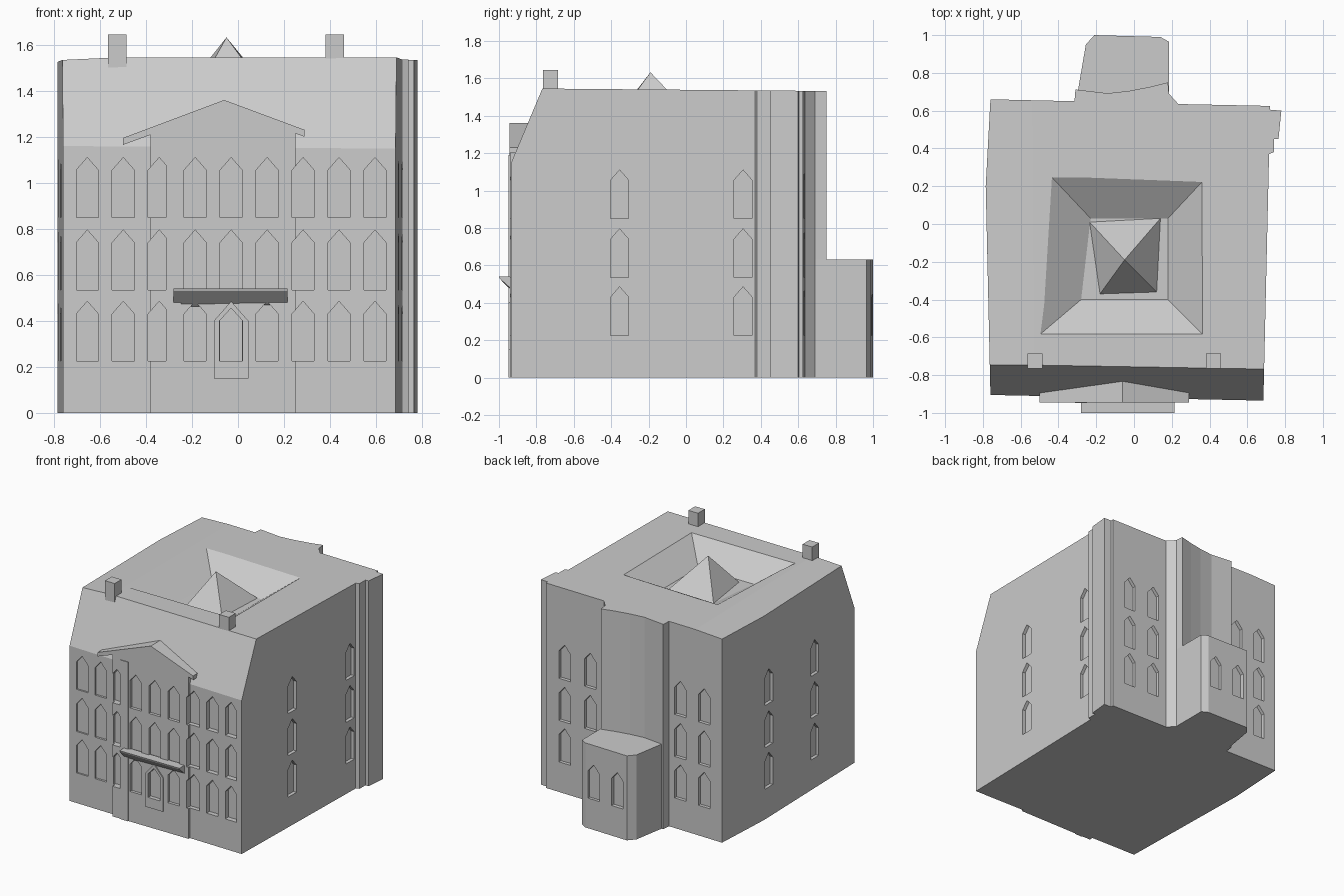
import bpy, bmesh
from mathutils import Vector

cube = bpy.data.objects.get("Cube")
if cube:
    bpy.data.objects.remove(cube)

stone = bpy.data.materials.new("grey stone")
stone.use_nodes = True
GREY = (0.6, 0.6, 0.6, 1)
stone.diffuse_color = GREY
stone.node_tree.nodes["Principled BSDF"].inputs["Base Color"].default_value = GREY


def finish(bm, name):
    bmesh.ops.recalc_face_normals(bm, faces=bm.faces)
    mesh = bpy.data.meshes.new(name)
    bm.to_mesh(mesh)
    bm.free()
    mesh.materials.append(stone)
    obj = bpy.data.objects.new(name, mesh)
    bpy.context.collection.objects.link(obj)
    return obj


def loft(bm, bottom, top):
    """Closed solid between two matching loops of points."""
    a = [bm.verts.new(p) for p in bottom]
    b = [bm.verts.new(p) for p in top]
    bm.faces.new(a)
    bm.faces.new(b)
    n = len(a)
    for i in range(n):
        j = (i + 1) % n
        bm.faces.new((a[i], a[j], b[j], b[i]))


def solid(name, bottom, top):
    bm = bmesh.new()
    loft(bm, bottom, top)
    return finish(bm, name)


def upright(name, plan, z0, z1):
    return solid(name, [(x, y, z0) for x, y in plan], [(x, y, z1) for x, y in plan])


def along_y(name, profile, y0, y1):
    return solid(name, [(x, y0, z) for x, z in profile], [(x, y1, z) for x, z in profile])


def box(name, x0, x1, y0, y1, z0, z1):
    return upright(name, [(x0, y0), (x1, y0), (x1, y1), (x0, y1)], z0, z1)


def slice_off(bm, p, q, r):
    """Remove everything above the plane through three points."""
    p, q, r = Vector(p), Vector(q), Vector(r)
    n = (q - p).cross(r - p)
    if n.z < 0:
        n.negate()
    cut = bmesh.ops.bisect_plane(bm, geom=bm.verts[:] + bm.edges[:] + bm.faces[:],
                                 plane_co=p, plane_no=n, clear_outer=True)
    edges = [e for e in cut["geom_cut"] if isinstance(e, bmesh.types.BMEdge)]
    bmesh.ops.edgeloop_fill(bm, edges=edges)


def carve(obj, cutter):
    mod = obj.modifiers.new("carve", "BOOLEAN")
    mod.operation = "DIFFERENCE"
    mod.solver = "EXACT"
    mod.object = cutter
    bpy.context.view_layer.objects.active = obj
    bpy.ops.object.modifier_apply(modifier=mod.name)


# Main body: slightly irregular plan with the stepped corner and bowed back
plan = [(-.76, -.905), (.685, -.935), (.715, .37), (.74, .38), (.74, .45), (.765, .45),
        (.78, .6), (.72, .605), (.72, .625), (.235, .635), (.185, .69), (.18, .75),
        (.08, .725), (-.03, .704), (-.14, .692), (-.31, .712), (-.315, .65), (-.76, .66), (-.785, .2)]
bm = bmesh.new()
loft(bm, [(x, y, 0) for x, y in plan], [(x, y, 1.7) for x, y in plan])
slice_off(bm, (0, -.75, 1.545), (1, -.75, 1.545), (0, .75, 1.532))
slice_off(bm, (-.76, -.745, 1.54), (.68, -.77, 1.54), (-.76, -.905, 1.16))
slice_off(bm, (-.5, -.6, 1.545), (-.5, .6, 1.535), (-.78, 0, 1.527))
body = finish(bm, "main_body")

# Sunken roof well with sloping sides
well = solid("roof_well_cutter",
             [(-.28, -.4, 1.4), (.18, -.4, 1.4), (.18, .03, 1.4), (-.23, .03, 1.4)],
             [(-.61, -.68, 1.62), (.46, -.68, 1.62), (.47, .34, 1.62), (-.56, .38, 1.62)])

# Gabled centre bay
bay = along_y("centre_bay", [(-.38, 0), (.25, 0), (.25, 1.225), (-.06, 1.34), (-.38, 1.22)], -.942, -.8)

# Rear annex
annex = upright("rear_annex", [(-.315, .6), (-.255, .95), (-.21, 1), (.14, .99),
                               (.185, .965), (.185, .6)], 0, .632)

# Pointed window niches, collected in one cutter
ROWS = (.225, .535, .85)
niches = bmesh.new()


def niche(u, z, wall, depth, side):
    """side: 'x' or 'y' is the wall axis; depth is signed towards the inside."""
    shape = [(-.048, 0), (.048, 0), (.048, .205), (0, .26), (-.048, .205)]
    rings = []
    for d in (wall - depth * 4, wall + depth):
        rings.append([(d, u + a, z + b) if side == "x" else (u + a, d, z + b) for a, b in shape])
    loft(niches, *rings)


for z in ROWS:
    for i in range(9):
        x = -.655 + i * .1563
        in_bay = 3 <= i <= 6 and x < .25
        niche(x, z, -.942 if in_bay else -.917, .022, "y")
    for y, wall in ((-.355, .698), (.305, .7135)):
        niche(y, z, wall, -.025, "x")
    for y, wall in ((-.42, -.771), (.14, -.784)):
        niche(y, z, wall, .025, "x")
    for x, wall in ((.565, .628), (.35, .632), (-.41, .652), (-.61, .657)):
        niche(x, z, wall, -.025, "y")
for x in (.07, -.13):
    niche(x, .225, .995, -.025, "y")
windows = finish(niches, "window_cutter")

carve(body, well)
for part in (body, bay, annex):
    carve(part, windows)
for cutter in (well, windows):
    bpy.data.objects.remove(cutter)

# Gable roof slopes
for name, ex, ez in (("gable_slope_right", -.5, 1.195), ("gable_slope_left", .29, 1.23)):
    along_y(name, [(ex, ez - .03), (ex, ez), (-.06, 1.36), (-.06, 1.325)], -.945, -.8)

# Front details: downpipe shaft, door step, canopy with sloping underside
box("front_shaft", -.312, -.248, -.948, -.88, 0, 1.19)
box("door_step", -.105, .045, -.95, -.9, .15, .225)
for x0 in (-.105, .02):
    box("door_jamb", x0, x0 + .025, -.95, -.9, .225, .4)
for side, x in (("right", -.105), ("left", .045)):
    along_y("door_arch_" + side, [(x, .4), (-.03, .485), (-.03, .455),
                                  (x * .667 - .01, .4)], -.95, -.9)
solid("canopy",
      [(-.28, -1, .54), (-.28, -.93, .54), (-.28, -.93, .46), (-.28, -.997, .53)],
      [(.215, -1, .54), (.215, -.93, .54), (.215, -.93, .47), (.215, -.997, .53)])

# Chimneys
for x in (-.525, .42):
    box("chimney", x - .04, x + .04, -.765, -.685, 1.5, 1.645)

# Pointed skylight standing in the well
peak = Vector((-.05, -.19, 1.632))
corners = [(-.235, .01), (-.18, -.37), (.12, -.36), (.14, .03)]
bm = bmesh.new()
ring = [bm.verts.new((x, y, 1.4)) for x, y in corners]
top = bm.verts.new(peak)
bm.faces.new(ring)
for i in range(4):
    bm.faces.new((ring[i], ring[(i + 1) % 4], top))
finish(bm, "skylight_pyramid")
